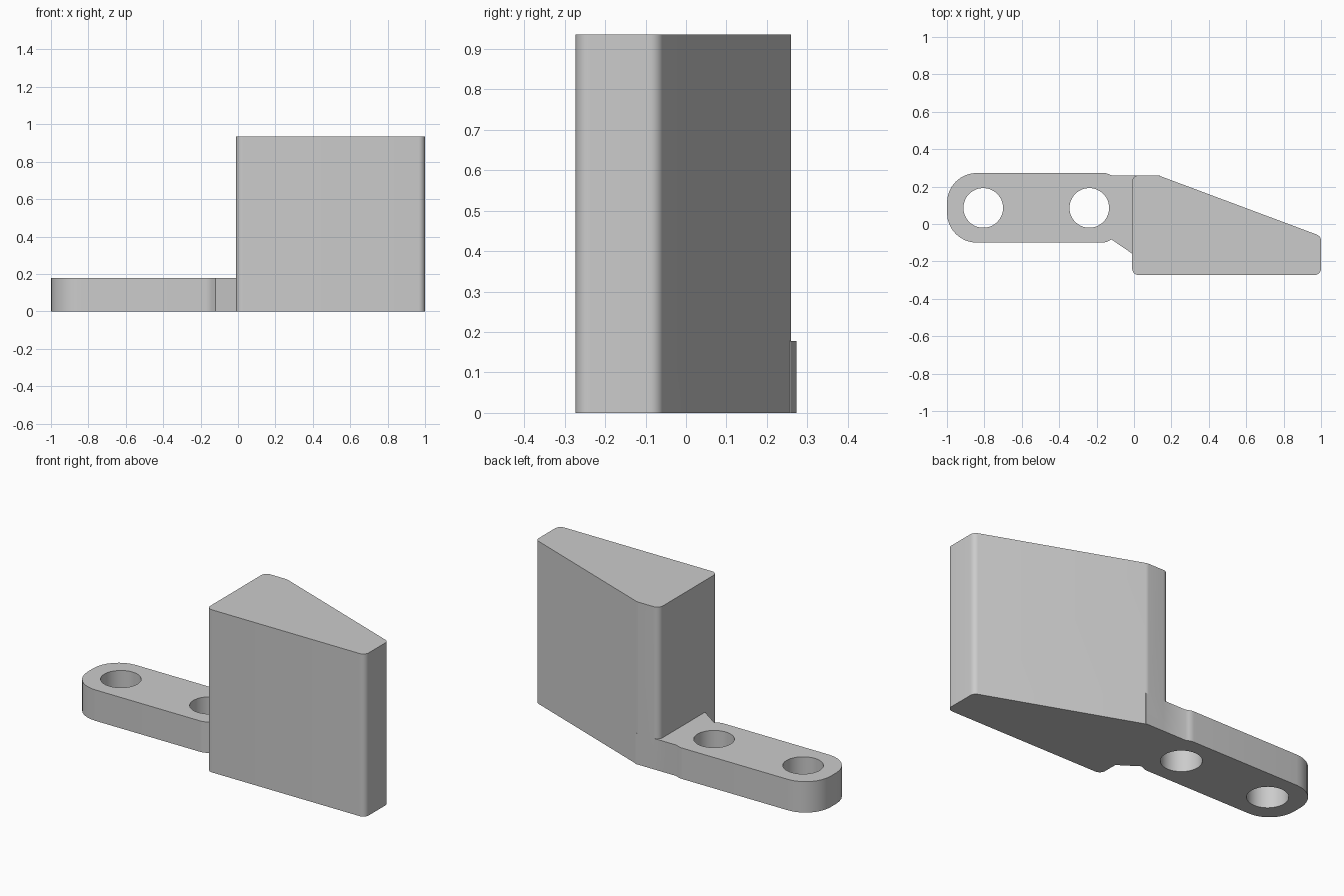
import bpy
import bmesh
import math
from mathutils import Vector

cube = bpy.data.objects.get("Cube")
if cube:
    bpy.data.objects.remove(cube, do_unlink=True)

grey = bpy.data.materials.new("light_grey")
grey.use_nodes = True
grey.diffuse_color = (0.6, 0.6, 0.6, 1)
grey.node_tree.nodes["Principled BSDF"].inputs["Base Color"].default_value = grey.diffuse_color


def rounded(corners, steps=8):
    """Turn (x, y, radius) corners into an outline with arc fillets."""
    outline = []
    for i, (x, y, r) in enumerate(corners):
        p = Vector((x, y))
        if r == 0:
            outline.append(p)
            continue
        a = (Vector(corners[i - 1][:2]) - p).normalized()
        b = (Vector(corners[(i + 1) % len(corners)][:2]) - p).normalized()
        half = a.angle(b) / 2
        centre = p + (a + b).normalized() * r / math.sin(half)
        start = p + a * r / math.tan(half) - centre
        end = p + b * r / math.tan(half) - centre
        sweep = math.pi - 2 * half
        for k in range(steps + 1):
            t = k / steps
            outline.append(centre + (start * math.sin((1 - t) * sweep)
                                     + end * math.sin(t * sweep)) / math.sin(sweep))
    return outline


def extrude(name, outline, bottom, top):
    bm = bmesh.new()
    face = bm.faces.new([bm.verts.new((p.x, p.y, bottom)) for p in outline])
    side = bmesh.ops.extrude_face_region(bm, geom=[face])["geom"]
    verts = [v for v in side if isinstance(v, bmesh.types.BMVert)]
    bmesh.ops.translate(bm, verts=verts, vec=(0, 0, top - bottom))
    bmesh.ops.recalc_face_normals(bm, faces=bm.faces)
    mesh = bpy.data.meshes.new(name)
    bm.to_mesh(mesh)
    bm.free()
    mesh.materials.append(grey)
    obj = bpy.data.objects.new(name, mesh)
    bpy.context.collection.objects.link(obj)
    return obj


def combine(target, other, operation):
    """Apply a boolean and remove the helper object."""
    mod = target.modifiers.new(operation.lower(), "BOOLEAN")
    mod.operation = operation
    mod.solver = "EXACT"
    mod.object = other
    bpy.context.view_layer.objects.active = target
    bpy.ops.object.modifier_apply(modifier=mod.name)
    bpy.data.objects.remove(other, do_unlink=True)


# Flat mounting arm, flaring into the block
arm = extrude("mounting_arm", rounded([
    (-1, -0.1, 0.16), (-0.155, -0.1, 0.08), (-0.12, -0.083, 0),
    (0, -0.165, 0), (0.1, -0.165, 0), (0.14, 0.1, 0), (0.14, 0.26, 0),
    (-0.12, 0.26, 0), (-0.15, 0.273, 0.08), (-1, 0.273, 0.16)]), 0, 0.178)

# Bolt holes
for x in (-0.806, -0.239):
    circle = [Vector((x + 0.106 * math.cos(a), 0.086 + 0.106 * math.sin(a)))
              for a in (math.tau * k / 48 for k in range(48))]
    combine(arm, extrude("hole_cutter", circle, -0.1, 0.3), "DIFFERENCE")

# Tall wedge block with rounded vertical edges
block = extrude("wedge_block", rounded([
    (-0.01, -0.273, 0.035), (1, -0.273, 0.035), (1, -0.065, 0.035),
    (0.13, 0.26, 0.05), (-0.01, 0.26, 0.035)]), 0, 0.936)
combine(block, arm, "UNION")
block.name = "wedge_block_with_mounting_arm"

bpy.ops.object.select_all(action="DESELECT")
block.select_set(True)
bpy.context.view_layer.objects.active = block
bpy.ops.object.shade_smooth_by_angle(angle=math.radians(25))
